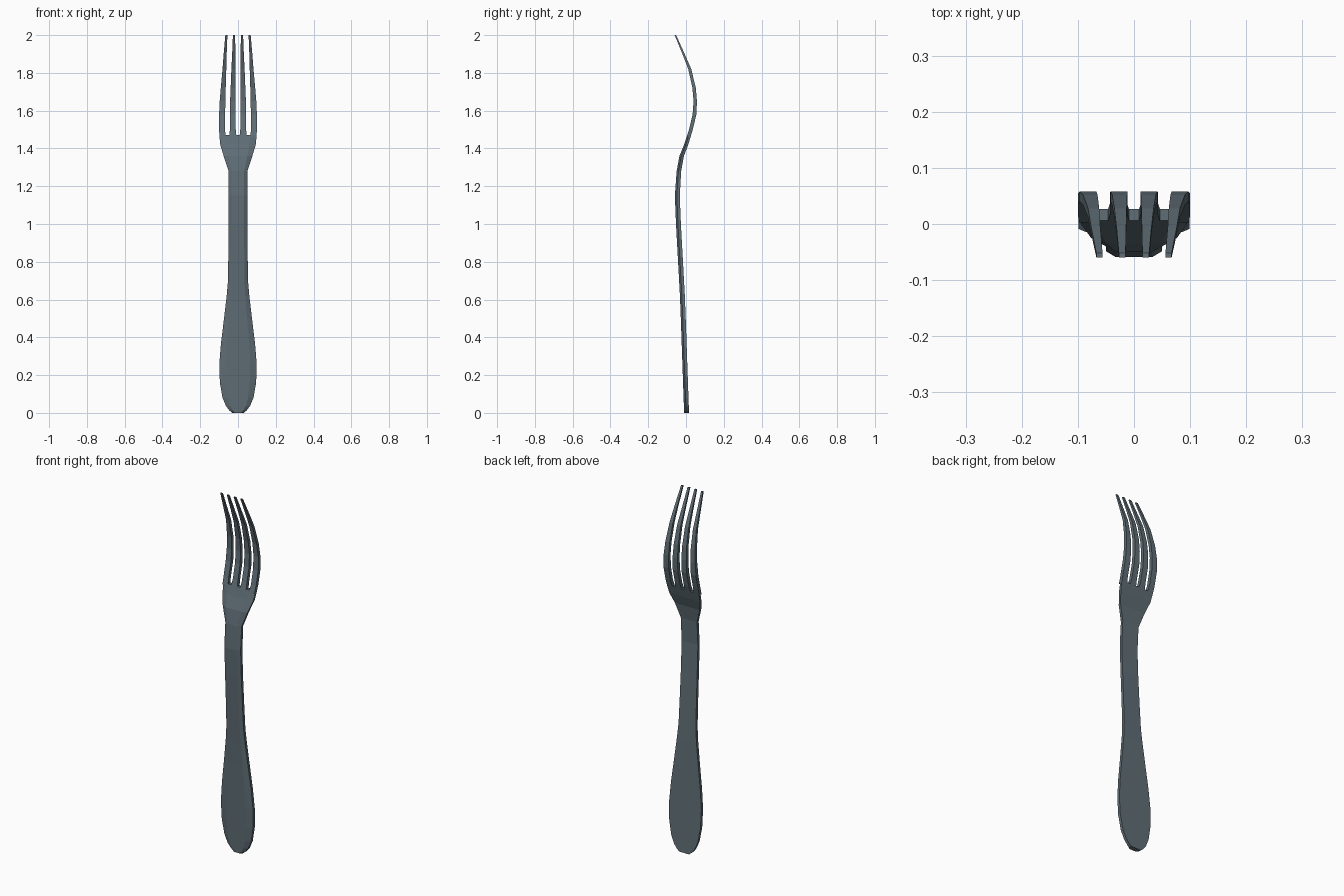
import bpy, bmesh

if "Cube" in bpy.data.objects:
    bpy.data.objects.remove(bpy.data.objects["Cube"])

steel = bpy.data.materials.new("dark steel")
steel.diffuse_color = (0.115, 0.155, 0.18, 1)
steel.use_nodes = True
steel.node_tree.nodes["Principled BSDF"].inputs["Base Color"].default_value = steel.diffuse_color

# Side curve of the whole fork: (z, y centre, half thickness)
CURVE = [(0, .003, .013), (.6, -.018, .013), (1.0, -.040, .013), (1.15, -.046, .013),
         (1.25, -.042, .012), (1.35, -.027, .012), (1.42, .001, .011), (1.5, .026, .010),
         (1.58, .045, .010), (1.65, .049, .009), (1.72, .043, .009), (1.82, .020, .008),
         (1.9, -.013, .006), (2.0, -.056, .004)]


def side(z):
    for (z0, y0, t0), (z1, y1, t1) in zip(CURVE, CURVE[1:]):
        if z <= z1:
            f = (z - z0) / (z1 - z0)
            return y0 + f * (y1 - y0), t0 + f * (t1 - t0)


def loft(name, stations, chamfer):
    """Join cross-sections given as (z, left x, right x) along the side curve."""
    bm = bmesh.new()
    rings = []
    for z, xl, xr in stations:
        y, t = side(z)
        c, w = (xl + xr) / 2, (xr - xl) / 2
        if chamfer:
            sec = [(-w, t), (-w, -.2 * t), (-.65 * w, -t), (.65 * w, -t), (w, -.2 * t), (w, t)]
        else:
            sec = [(-w, t), (-w, -t), (w, -t), (w, t)]
        rings.append([bm.verts.new((c + x, y + d, z)) for x, d in sec])
    n = len(rings[0])
    for a, b in zip(rings, rings[1:]):
        for i in range(n):
            j = (i + 1) % n
            bm.faces.new((a[i], a[j], b[j], b[i]))
    bm.faces.new(rings[0][::-1])
    bm.faces.new(rings[-1])
    bmesh.ops.recalc_face_normals(bm, faces=bm.faces)
    me = bpy.data.meshes.new(name)
    bm.to_mesh(me)
    bm.free()
    me.materials.append(steel)
    bpy.context.collection.objects.link(bpy.data.objects.new(name, me))


# Handle with rounded end, narrow neck and flared head
widths = [(0, .03), (.012, .045), (.035, .063), (.08, .082), (.16, .096), (.26, .099),
          (.37, .09), (.5, .074), (.62, .06), (.7, .053), (.85, .051), (1.0, .05),
          (1.15, .05), (1.28, .05), (1.36, .076), (1.42, .094), (1.47, .099)]
loft("handle_and_head", [(z, -w, w) for z, w in widths], True)

# Four tines, mirrored in pairs: (z, inner x, outer x)
outer = [(1.46, .064, .098), (1.5, .069, .1), (1.58, .068, .1), (1.65, .067, .097),
         (1.72, .065, .091), (1.82, .062, .082), (1.9, .06, .076), (2.0, .056, .067)]
inner = [(1.46, .008, .047), (1.5, .012, .043), (1.58, .012, .043), (1.65, .012, .042),
         (1.72, .012, .039), (1.82, .013, .035), (1.9, .014, .031), (2.0, .015, .027)]
for label, rows in (("outer_tine", outer), ("inner_tine", inner)):
    loft(label + "_right", rows, False)
    loft(label + "_left", [(z, -b, -a) for z, a, b in rows], False)
